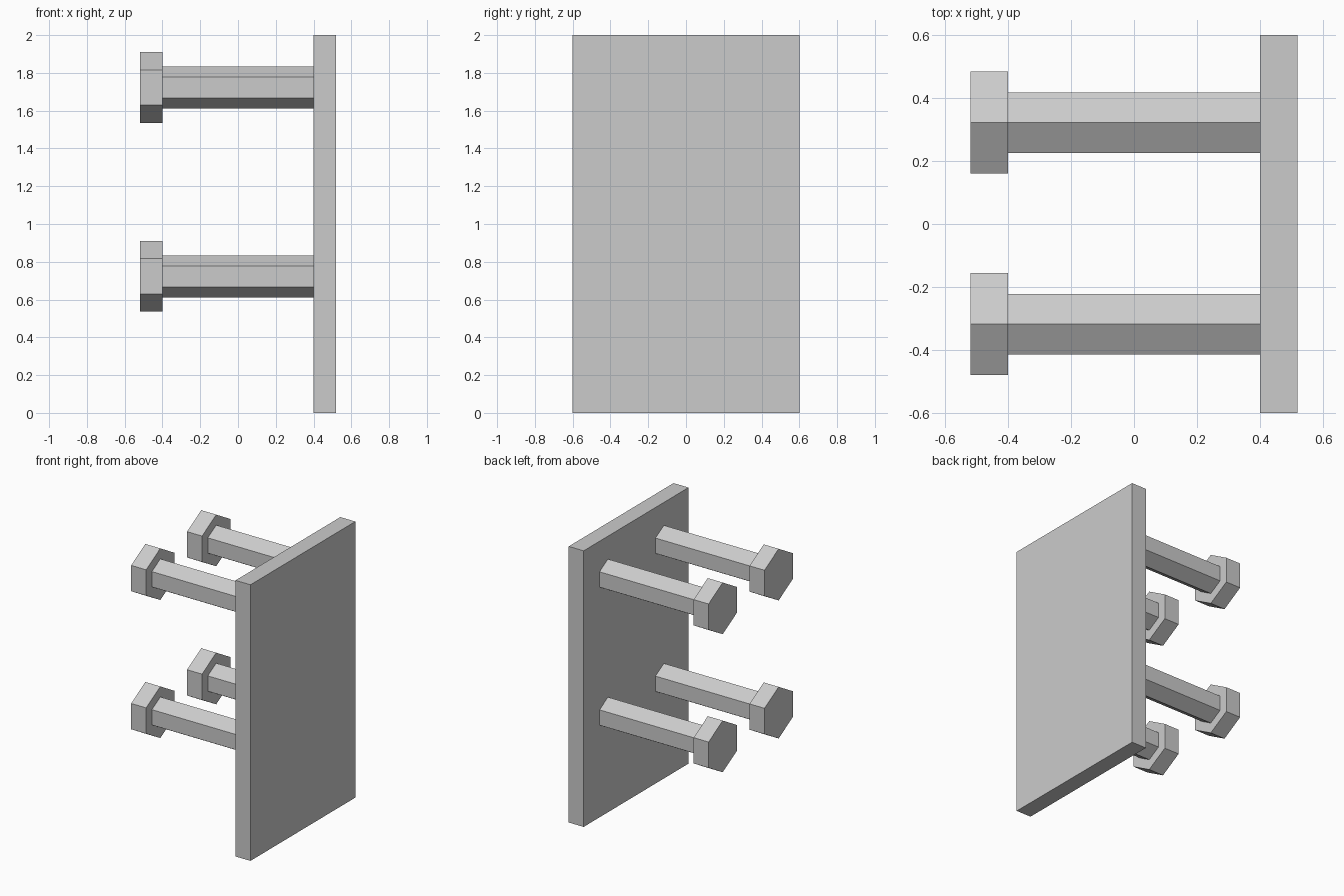
import bpy
import bmesh
from math import pi
from mathutils import Matrix, Vector

cube = bpy.data.objects.get("Cube")
if cube:
    bpy.data.objects.remove(cube, do_unlink=True)

# One plain grey for every part
grey = bpy.data.materials.new("light_grey")
grey.use_nodes = True
colour = (0.6, 0.6, 0.6, 1)
grey.diffuse_color = colour
grey.node_tree.nodes["Principled BSDF"].inputs["Base Color"].default_value = colour


def add_part(name, bm, location):
    mesh = bpy.data.meshes.new(name)
    bm.to_mesh(mesh)
    bm.free()
    mesh.materials.append(grey)
    part = bpy.data.objects.new(name, mesh)
    part.location = location
    bpy.context.collection.objects.link(part)


def hex_rod(name, x0, x1, y, z, radius):
    """Six-sided bar along x, with a corner pointing straight up."""
    bm = bmesh.new()
    bmesh.ops.create_cone(bm, cap_ends=True, segments=6, radius1=radius,
                          radius2=radius, depth=x1 - x0,
                          matrix=Matrix.Rotation(pi / 2, 4, "Y"))
    # Turn about x so that a corner sits on the vertical axis
    if max(v.co.z for v in bm.verts) < radius * 0.95:
        bmesh.ops.rotate(bm, verts=bm.verts, cent=Vector(),
                         matrix=Matrix.Rotation(pi / 6, 3, "X"))
    add_part(name, bm, ((x0 + x1) / 2, y, z))


# Upright plate
PLATE_IN, EDGE, HEAD_IN = 0.4, 0.52, -0.4
bm = bmesh.new()
bmesh.ops.create_cube(bm, size=1)
bmesh.ops.scale(bm, vec=(EDGE - PLATE_IN, 1.2, 2), verts=bm.verts)
add_part("plate", bm, ((PLATE_IN + EDGE) / 2, 0, 1))

# Four bolts: a slim shaft from the plate and a wide head
for level, z in (("lower", 0.723), ("upper", 1.723)):
    for side, y in (("front", -0.318), ("back", 0.322)):
        hex_rod(f"{level}_{side}_shaft", HEAD_IN, PLATE_IN, y, z, 0.111)
        hex_rod(f"{level}_{side}_head", -EDGE, HEAD_IN, y, z, 0.187)
